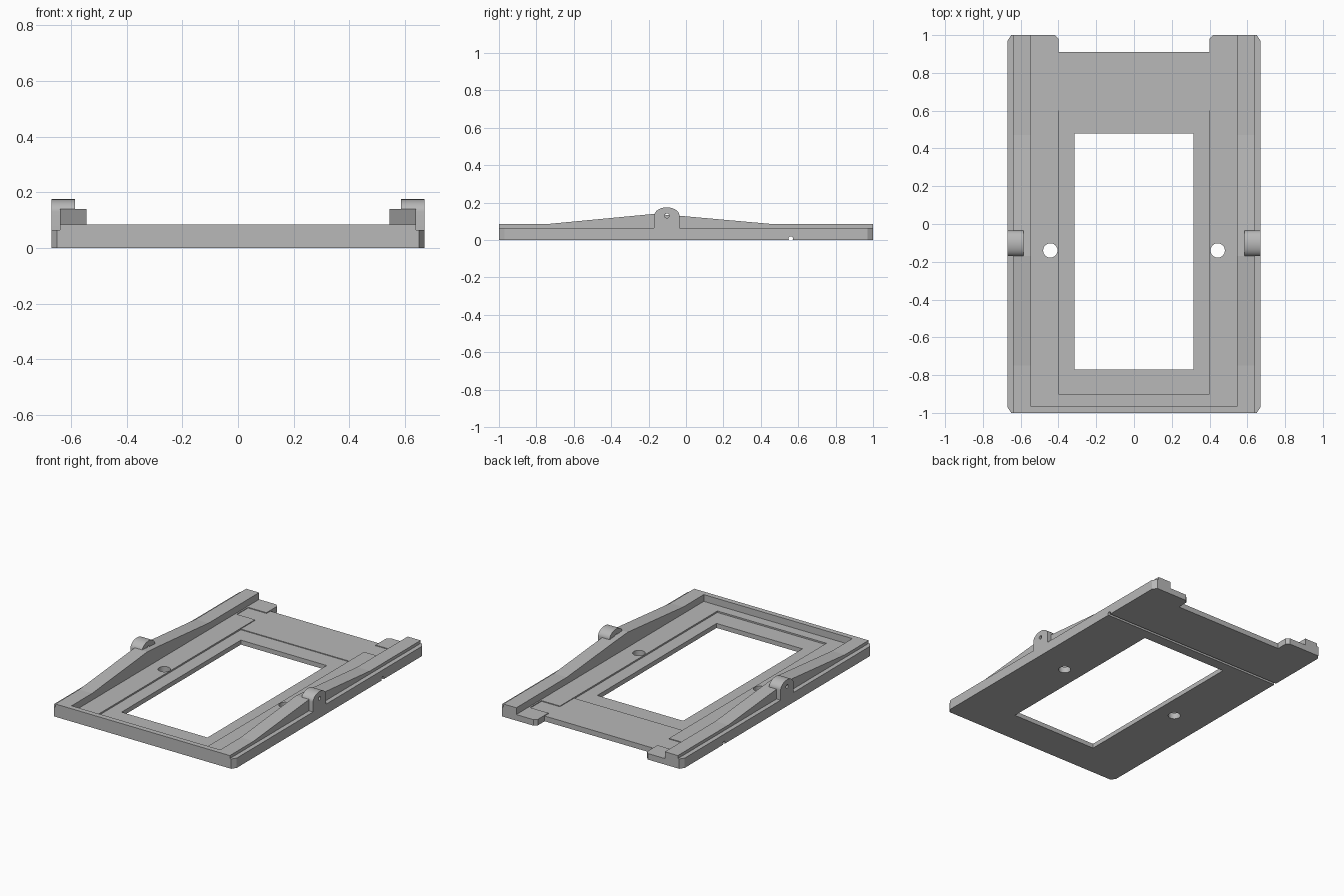
import bpy, bmesh, math
from mathutils import Vector

if "Cube" in bpy.data.objects:
    bpy.data.objects.remove(bpy.data.objects["Cube"], do_unlink=True)

grey = bpy.data.materials.new("plain grey")
grey.use_nodes = True
GREY = (0.48, 0.48, 0.48, 1)
grey.diffuse_color = GREY
grey.node_tree.nodes["Principled BSDF"].inputs["Base Color"].default_value = GREY


def prism(name, points, offset):
    """Extrude a closed planar outline along an offset vector."""
    bm = bmesh.new()
    face = bm.faces.new([bm.verts.new(p) for p in points])
    moved = bmesh.ops.extrude_face_region(bm, geom=[face])["geom"]
    bmesh.ops.translate(bm, vec=Vector(offset),
                        verts=[v for v in moved if isinstance(v, bmesh.types.BMVert)])
    bmesh.ops.recalc_face_normals(bm, faces=bm.faces)
    mesh = bpy.data.meshes.new(name)
    bm.to_mesh(mesh)
    bm.free()
    mesh.materials.append(grey)
    obj = bpy.data.objects.new(name, mesh)
    bpy.context.collection.objects.link(obj)
    return obj


def box(name, x, y, z):
    outline = [(x[0], y[0], z[0]), (x[1], y[0], z[0]), (x[1], y[1], z[0]), (x[0], y[1], z[0])]
    return prism(name, outline, (0, 0, z[1] - z[0]))


def circle(radius, count=32):
    return [(radius * math.cos(math.tau * i / count), radius * math.sin(math.tau * i / count))
            for i in range(count)]


def cut(target, cutter):
    cutter.hide_render = True
    mod = target.modifiers.new("cut", "BOOLEAN")
    mod.operation = "DIFFERENCE"
    mod.solver = "EXACT"
    mod.object = cutter
    bpy.context.view_layer.objects.active = target
    bpy.ops.object.modifier_apply(modifier=mod.name)
    bpy.data.objects.remove(cutter, do_unlink=True)


W = 0.67       # half width
SHELF = 0.065  # outer shelf height
RIM = 0.085    # rim height
FLOOR = 0.04   # tray floor height

# Base plate with chamfered corners and two rear tabs
half = [(0.65, -1), (W, -0.97), (W, 0.97), (0.65, 1), (0.42, 1), (0.4, 0.98), (0.4, 0.91)]
plan = half + [(-x, y) for x, y in reversed(half)]
base = prism("base_plate", [(x, y, 0) for x, y in plan], (0, 0, SHELF))

# Tray pocket, window recess and lowered rear strip
cut(base, box("pocket_cutter", (-0.545, 0.545), (-0.965, 1.2), (FLOOR, 0.2)))
cut(base, box("recess_cutter", (-0.4, 0.4), (-0.9, 0.6), (0.03, 0.2)))
cut(base, box("strip_cutter", (-0.4, 0.4), (0.59, 1.2), (0.035, 0.2)))
cut(base, box("window_cutter", (-0.315, 0.315), (-0.77, 0.48), (-0.1, 0.2)))

# Groove across the underside
cut(base, prism("groove_cutter", [(-0.8, 0.56 + y, 0.008 + z) for y, z in circle(0.012, 16)],
                (1.6, 0, 0)))

# Front wall on top of the base
box("front_wall", (-0.545, 0.545), (-1, -0.965), (SHELF, RIM))

# Side profiles of the ridged rail and the round-topped pivot boss
rail_profile = [(-1, SHELF), (1, SHELF), (1, RIM), (0.47, RIM), (-0.035, 0.13),
                (-0.17, 0.14), (-0.75, RIM), (-1, RIM)]
boss_profile = [(-0.17, SHELF), (-0.035, SHELF)]
for i in range(21):
    a = math.pi * i / 20
    boss_profile.append((-0.1025 + 0.0675 * math.cos(a), 0.13 + 0.045 * math.sin(a)))

for side, s in (("left", 1), ("right", -1)):
    # Round hole and small latch pocket in the tray floor
    cut(base, prism("hole_cutter", [(s * 0.443 + x, -0.14 + y, -0.1) for x, y in circle(0.038)],
                    (0, 0, 0.3)))
    cut(base, box("latch_cutter", sorted((s * 0.39, s * 0.535)), (0.75, 0.87), (0.035, 0.2)))

    prism(side + "_rail", [(s * 0.545, y, z) for y, z in rail_profile], (s * 0.095, 0, 0))

    boss = prism(side + "_pivot_boss", [(s * 0.585, y, z) for y, z in boss_profile],
                 (s * (W - 0.585), 0, 0))
    cut(boss, prism("pin_cutter", [(s * 0.5, -0.1025 + y, 0.13 + z) for y, z in circle(0.012, 16)],
                    (s * 0.3, 0, 0)))
    bpy.ops.object.select_all(action="DESELECT")
    boss.select_set(True)
    bpy.context.view_layer.objects.active = boss
    bpy.ops.object.shade_smooth_by_angle(angle=math.radians(30))

bpy.ops.object.select_all(action="DESELECT")
base.select_set(True)
bpy.context.view_layer.objects.active = base
bpy.ops.object.shade_smooth_by_angle(angle=math.radians(25))
